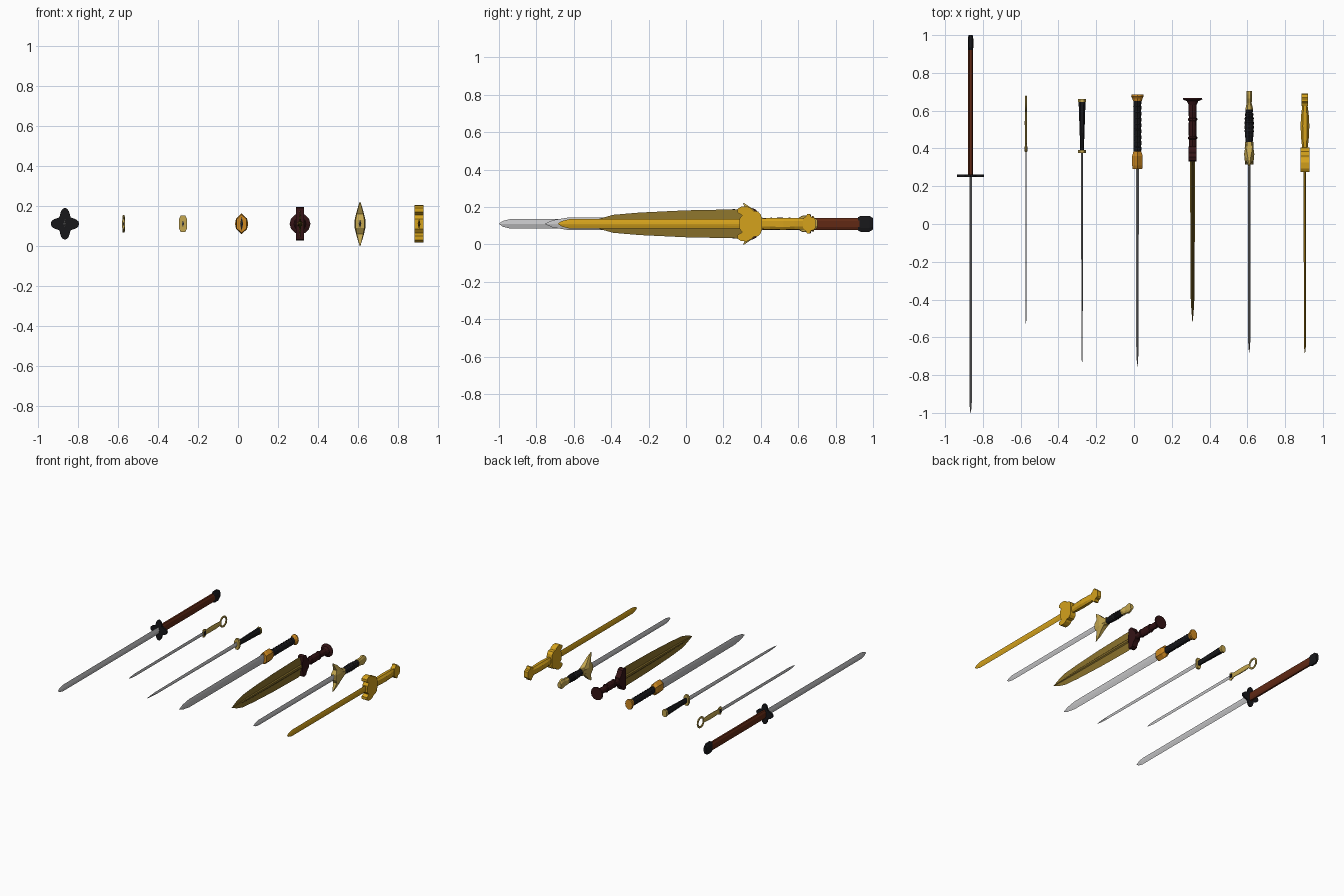
import bpy, bmesh, math

if "Cube" in bpy.data.objects:
    bpy.data.objects.remove(bpy.data.objects["Cube"])

C = 0.11  # height of every sword's axis


def mat(name, r, g, b):
    m = bpy.data.materials.new(name)
    m.diffuse_color = (r, g, b, 1)
    m.use_nodes = True
    m.node_tree.nodes["Principled BSDF"].inputs["Base Color"].default_value = m.diffuse_color
    return m


SILVER = mat("silver", .55, .55, .56)
GOLD = mat("gold", .66, .36, .012)
BRASS = mat("pale_brass", .56, .39, .08)
ORANGE = mat("orange_gold", .62, .25, .015)
BROWN = mat("brown_wood", .12, .022, .007)
MAROON = mat("dark_maroon", .035, .007, .008)
BLACK = mat("black", .009, .009, .011)
BRONZE = mat("bronze", .26, .17, .025)


def finish(name, bm, m, smooth=False):
    bmesh.ops.recalc_face_normals(bm, faces=bm.faces)
    me = bpy.data.meshes.new(name)
    bm.to_mesh(me)
    bm.free()
    me.materials.append(m)
    ob = bpy.data.objects.new(name, me)
    bpy.context.collection.objects.link(ob)
    if smooth:
        bpy.ops.object.select_all(action='DESELECT')
        ob.select_set(True)
        bpy.context.view_layer.objects.active = ob
        bpy.ops.object.shade_smooth_by_angle(angle=math.radians(35))
    return ob


def skin(name, rings, m, smooth=False, closed=False):
    """Bridge rings of points; cap the ends unless closed into a loop."""
    bm = bmesh.new()
    vs = [[bm.verts.new(p) for p in r] for r in rings]
    n = len(vs[0])
    pairs = list(zip(vs, vs[1:])) + ([(vs[-1], vs[0])] if closed else [])
    for a, b in pairs:
        for i in range(n):
            bm.faces.new((a[i], a[(i + 1) % n], b[(i + 1) % n], b[i]))
    if not closed:
        bm.faces.new(vs[0])
        bm.faces.new(vs[-1])
    return finish(name, bm, m, smooth)


def ngon(n, turn=0.0):
    return [(math.cos(math.tau * (i + turn) / n), math.sin(math.tau * (i + turn) / n))
            for i in range(n)]


DIAMOND, ROUND, HEX = ngon(4), ngon(12), ngon(6, .5)
BOX = [(1, 1), (-1, 1), (-1, -1), (1, -1)]
OCT = [(1, .5), (.5, 1), (-.5, 1), (-1, .5), (-1, -.5), (-.5, -1), (.5, -1), (1, -.5)]
FULLER = [(1, 0), (.7, .4), (0, 1), (-.7, .4), (-1, 0), (-.7, -.4), (0, -1), (.7, -.4)]


def loft(name, x, secs, m, shape=ROUND, smooth=False):
    """Sections (y, half width x, half height z) along the sword."""
    return skin(name, [[(x + rx * a, y, C + rz * b) for a, b in shape]
                       for y, rx, rz in secs], m, smooth)


def blade(name, x, tip, root, rx, rz, m, taper=.9, point=.07, shape=DIAMOND):
    loft(name, x, [(root, rx, rz), (tip + point, rx * taper, rz * taper),
                   (tip + point * .35, rx * .55, rz * .6 * taper),
                   (tip, .0008, .001)], m, shape)


def plate(name, x, half, w, m):
    """Outline (y, z) of the upper half, mirrored downwards, w thick in x."""
    out = half + [(y, -z) for y, z in reversed(half)]
    skin(name, [[(x + s * w / 2, y, C + z) for y, z in out] for s in (-1, 1)], m)


# long sword with lobed guard
x = -.865
blade("long_sword_blade", x, -1, .252, .007, .027, SILVER, .95, .06)
lobes = []
for i in range(40):
    t = math.tau * i / 40
    r = .056 + .015 * math.cos(4 * t)
    lobes.append((x + r * math.cos(t), C + 1.12 * r * math.sin(t)))
skin("long_sword_guard", [[(px, y, pz) for px, pz in lobes] for y in (.249, .263)], BLACK)
loft("long_sword_handle", x, [(.262, .0135, .032), (.935, .0135, .032)], BROWN, OCT)
loft("long_sword_pommel", x, [(.92, .0125, .036), (.935, .0145, .043),
                             (.98, .0145, .043), (1, .011, .03)], BLACK, OCT)

# ring-pommel sword
x = -.572
blade("ring_sword_blade", x, -.535, .39, .003, .014, SILVER, .85)
loft("ring_sword_guard", x, [(.38, .005, .028), (.395, .007, .032), (.42, .005, .022)], BRASS, OCT)
loft("ring_sword_collar", x, [(.385, .0075, .016), (.41, .0075, .016)], BLACK, BOX)
loft("ring_sword_handle", x, [(.415, .004, .017), (.47, .006, .02), (.54, .0065, .02),
                             (.6, .005, .015)], BRASS, OCT)
ring = []
for i in range(24):
    t = math.tau * i / 24
    ring.append([(x + .006 * a, .635 + (.037 + .008 * b) * math.cos(t),
                  C + (.037 + .008 * b) * math.sin(t)) for a, b in ngon(8)])
skin("ring_sword_ring", ring, BRASS, True, True)

# slender sword
x = -.275
blade("slender_sword_blade", x, -.735, .385, .0055, .018, SILVER, .6, .1)
loft("slender_sword_guard", x, [(.376, .021, .042), (.392, .021, .042)], BRASS, OCT)
loft("slender_sword_handle", x, [(.39, .0095, .019), (.65, .0185, .024)], BLACK, OCT)
loft("slender_sword_pommel", x, [(.647, .021, .027), (.662, .021, .027)], BRASS, OCT)

# broad sword with wrapped grip
x = .018
blade("broad_sword_blade", x, -.755, .32, .0075, .037, SILVER, .88, .12, FULLER)
loft("broad_sword_guard", x, [(.29, .029, .045), (.31, .032, .052), (.36, .032, .052),
                             (.385, .024, .036)], ORANGE, HEX)
wraps = []
for i in range(9):
    y = .38 + i * .031
    wraps += [(y, .0195, .027), (y + .024, .022, .03), (y + .029, .0195, .027)]
loft("broad_sword_handle", x, wraps, BLACK)
loft("broad_sword_pommel", x, [(.65, .023, .03), (.665, .027, .034), (.675, .033, .042),
                              (.685, .031, .04)], ORANGE)

# wide leaf-bladed bronze sword
x = .31
loft("leaf_sword_blade", x, [(.36, .014, .07), (.3, .013, .078), (.0, .012, .072),
                            (-.25, .011, .06), (-.39, .010, .048), (-.46, .006, .028),
                            (-.52, .0008, .001)], BRONZE,
     [(1, .1), (.45, .2), (0, 1), (-.45, .2), (-1, .1), (-1, -.1),
      (-.45, -.2), (0, -1), (.45, -.2), (1, -.1)])
plate("leaf_sword_guard", x, [(.33, .025), (.335, .078), (.355, .084), (.375, .075),
                             (.39, .045), (.41, .028)], .042, MAROON)
loft("leaf_sword_handle", x, [(.4, .02, .024), (.448, .02, .024), (.452, .025, .033),
                             (.46, .025, .033), (.464, .02, .03), (.5, .021, .034),
                             (.545, .02, .03), (.55, .025, .033), (.558, .025, .033),
                             (.562, .02, .024), (.63, .021, .026), (.65, .03, .034),
                             (.66, .052, .052), (.668, .05, .05)], MAROON)

# winged-guard sword
x = .61
blade("winged_sword_blade", x, -.68, .36, .0065, .024, SILVER, .9, .06)
wing = [(.11, .305, .312, .002), (.085, .316, .35, .010), (.05, .333, .385, .020),
        (.02, .315, .425, .027)]  # height, front y, back y, half width
wing += [(-h, f, b, w) for h, f, b, w in reversed(wing)]
skin("winged_sword_guard", [[(x + w * .8, f, C + h), (x + w, (f + b) / 2, C + h),
                             (x + w * .7, b, C + h), (x - w * .7, b, C + h),
                             (x - w, (f + b) / 2, C + h), (x - w * .8, f, C + h)]
                            for h, f, b, w in wing], BRASS)
loft("winged_sword_collar", x, [(.4, .024, .032), (.435, .022, .028)], BRASS, OCT)
grip = []
for i in range(8):
    y = .432 + i * .0225
    s = math.sin(math.pi * (i + .5) / 8)
    grip += [(y, .017 + .006 * s, .023 + .005 * s), (y + .016, .019 + .007 * s, .025 + .006 * s)]
loft("winged_sword_handle", x, grip, BLACK)
loft("winged_sword_pommel", x, [(.605, .021, .026), (.62, .018, .026), (.64, .013, .028),
                               (.665, .015, .036), (.685, .015, .034), (.703, .014, .02)],
     BRASS, OCT)

# all-gold sword
x = .905
blade("gold_sword_blade", x, -.685, .3, .0065, .026, GOLD, .95, .06, FULLER)
plate("gold_sword_guard", x, [(.285, .025), (.3, .045), (.276, .06), (.276, .08), (.295, .092),
                             (.325, .094), (.35, .082), (.36, .07), (.385, .066),
                             (.4, .05), (.405, .028)], .046, GOLD)
loft("gold_sword_handle", x, [(.4, .014, .028), (.45, .02, .031), (.52, .0235, .032),
                             (.58, .02, .031), (.635, .013, .029)], GOLD, OCT)
plate("gold_sword_pommel", x, [(.625, .03), (.638, .036), (.648, .052), (.662, .052),
                              (.67, .036), (.685, .032), (.692, .022)], .034, GOLD)
